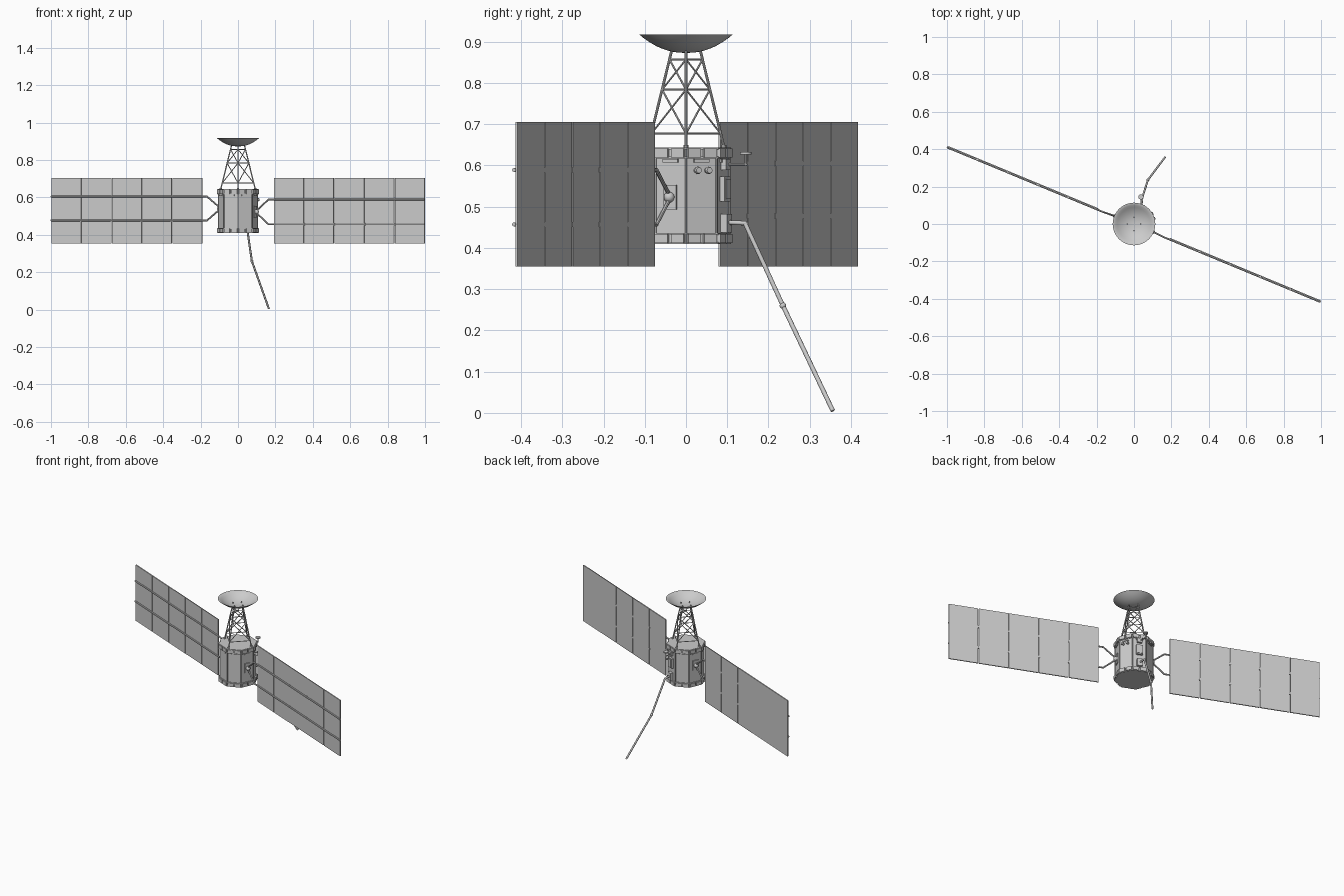
import bpy, bmesh, math
from math import cos, sin, pi, radians
from mathutils import Vector, Matrix

if "Cube" in bpy.data.objects:
    bpy.data.objects.remove(bpy.data.objects["Cube"])

R = 0.105                      # body corner radius
A = R * cos(pi / 8)            # body face distance
WING = radians(-22.5)          # direction of the panel axis


def finish(name, bm, smooth=False):
    bmesh.ops.recalc_face_normals(bm, faces=bm.faces[:])
    me = bpy.data.meshes.new(name)
    bm.to_mesh(me)
    bm.free()
    ob = bpy.data.objects.new(name, me)
    bpy.context.collection.objects.link(ob)
    if smooth:
        bpy.context.view_layer.objects.active = ob
        ob.select_set(True)
        bpy.ops.object.shade_smooth_by_angle(angle=radians(40))
        ob.select_set(False)
    return ob


def at(deg, r, t, z):
    """Point at distance r out along a direction, shifted t sideways."""
    a = radians(deg)
    return Vector((r * cos(a) - t * sin(a), r * sin(a) + t * cos(a), z))


def add_box(bm, deg, r, t, z, size):
    m = Matrix.Translation(at(deg, r, t, z)) @ Matrix.Rotation(radians(deg), 4, 'Z')
    bmesh.ops.create_cube(bm, size=1, matrix=m @ Matrix.Diagonal((*size, 1)))


def add_rod(bm, p, q, r, n=8, r2=None):
    p, q = Vector(p), Vector(q)
    d = q - p
    m = Matrix.Translation((p + q) / 2) @ d.to_track_quat('Z', 'Y').to_matrix().to_4x4()
    bmesh.ops.create_cone(bm, cap_ends=True, segments=n, radius1=r,
                          radius2=r if r2 is None else r2, depth=d.length, matrix=m)


def add_ball(bm, p, r):
    bmesh.ops.create_uvsphere(bm, u_segments=16, v_segments=10, radius=r,
                              matrix=Matrix.Translation(p))


def add_path(bm, pts, r, n=8):
    for p, q in zip(pts, pts[1:]):
        add_rod(bm, p, q, r, n)
    for p in pts[1:-1]:
        add_ball(bm, p, r * 1.05)


def add_prism(bm, z0, z1, r):
    bmesh.ops.create_cone(bm, cap_ends=True, segments=8, radius1=r, radius2=r,
                          depth=z1 - z0, matrix=Matrix.Translation((0, 0, (z0 + z1) / 2))
                          @ Matrix.Rotation(pi / 2, 4, 'Z'))


# Octagonal body with corner strips
bm = bmesh.new()
add_prism(bm, 0.412, 0.642, R)
finish("body", bm)
bm = bmesh.new()
for k in range(8):
    add_rod(bm, at(45 * k, R, 0, 0.435), at(45 * k, R, 0, 0.62), 0.003, 6)
finish("body_corner_strips", bm)

# End rings carrying small blocks
for name, z0, z1 in (("lower_ring", 0.409, 0.436), ("upper_ring", 0.617, 0.644)):
    bm = bmesh.new()
    add_prism(bm, z0, z0 + 0.005, R + 0.004)
    add_prism(bm, z1 - 0.005, z1, R + 0.004)
    for k in range(8):
        for t in (-0.021, 0.021):
            add_box(bm, 22.5 + 45 * k, A + 0.003, t, (z0 + z1) / 2, (0.012, 0.034, 0.022))
    finish(name, bm)

# Flat labels of sheet metal below the upper ring
bm = bmesh.new()
for k in range(8):
    add_box(bm, 22.5 + 45 * k, A + 0.001, 0, 0.611, (0.006, 0.04, 0.008))
finish("trim_plates", bm)

# Lattice tower: four legs, three ring levels, crossed braces
def leg(k, z):
    return at(90 * k, 0.092 - (z - 0.645) * 0.245, 0, z)

bm = bmesh.new()
levels = (0.677, 0.784, 0.857)
for k in range(4):
    add_rod(bm, leg(k, 0.64), leg(k, 0.887), 0.0033)
    add_rod(bm, at(90 * k, 0.092, 0, 0.64), at(90 * k, 0.092, 0, 0.65), 0.006)
    for z in levels:
        add_rod(bm, leg(k, z), leg(k + 1, z), 0.0024, 6)
    for za, zb in zip(levels, levels[1:]):
        add_rod(bm, leg(k, za), leg(k + 1, zb), 0.0024, 6)
        add_rod(bm, leg(k + 1, za), leg(k, zb), 0.0024, 6)
finish("lattice_tower", bm, True)

# Dish: thin bowl turned from a profile
bm = bmesh.new()
n, rim, h = 10, 0.114, 0.045
outer = [(rim * i / n, 0.873 + h * (i / n) ** 2.2) for i in range(n + 1)]
inner = [(r * 0.97, z + 0.004) for r, z in outer[:-1]] + [(rim * 0.97, 0.918)]
pts = [bm.verts.new((r, 0, z)) for r, z in outer + inner[::-1]]
edges = [bm.edges.new(e) for e in zip(pts, pts[1:])]
bmesh.ops.spin(bm, geom=pts + edges, cent=(0, 0, 0), axis=(0, 0, 1),
               angle=2 * pi, steps=48, use_duplicate=False)
bmesh.ops.remove_doubles(bm, verts=bm.verts[:], dist=1e-5)
finish("dish", bm, True)

# Solar wings: five panels, two front rails and a forked yoke on each side
for side, deg, front, rails in (("right", -22.5, -1, (0.589, 0.457)),
                                ("left", 157.5, 1, (0.605, 0.477))):
    bm = bmesh.new()
    for i in range(5):
        add_box(bm, deg, 0.206 + 0.175 * (i + 0.5), -front * 0.002, 0.53,
                (0.171, 0.006, 0.35))
    finish(side + "_solar_panels", bm)

    bm = bmesh.new()
    mid = sum(rails) / 2
    off = front * 0.004
    for z in rails:
        inner_z = mid + (0.008 if z > mid else -0.008)
        add_path(bm, [at(deg, A + 0.012, 0, inner_z), at(deg, 0.178, off, z),
                      at(deg, 1.081, off, z)], 0.0048)
        for i in range(1, 5):          # hinges between panels
            add_box(bm, deg, 0.206 + 0.175 * i, 0, z, (0.012, 0.011, 0.012))
    finish(side + "_wing_frame", bm, True)

    bm = bmesh.new()
    add_box(bm, deg, A + 0.002, 0, mid, (0.008, 0.034, 0.06))
    add_ball(bm, at(deg, A + 0.010, 0, mid), 0.013)
    finish(side + "_wing_hinge", bm, True)

# Long bent boom on the back face
bm = bmesh.new()
add_path(bm, [(0.04, 0.10, 0.462), (0.045, 0.143, 0.46),
              (0.074, 0.235, 0.26), (0.165, 0.356, 0.005)], 0.0055, 10)
add_ball(bm, (0.074, 0.235, 0.26), 0.008)
finish("boom", bm, True)
bm = bmesh.new()
add_box(bm, 67.5, A + 0.008, 0, 0.46, (0.018, 0.03, 0.045))
finish("boom_mount", bm)

# Small mast antenna above the boom
bm = bmesh.new()
add_path(bm, [(0.037, 0.09, 0.602), (0.037, 0.145, 0.602), (0.037, 0.145, 0.628)], 0.0035)
add_rod(bm, (0.037, 0.145, 0.626), (0.037, 0.145, 0.632), 0.014, 20)
finish("small_antenna", bm, True)
bm = bmesh.new()
add_box(bm, 67.5, A + 0.006, 0, 0.602, (0.016, 0.028, 0.026))
finish("small_antenna_mount", bm)

# Equipment box with raised lid
bm = bmesh.new()
add_box(bm, 67.5, A + 0.005, 0, 0.543, (0.014, 0.038, 0.06))
add_box(bm, 67.5, A + 0.011, 0, 0.543, (0.008, 0.028, 0.048))
finish("equipment_box", bm)

# Pair of round sensors
bm = bmesh.new()
for t in (-0.014, 0.014):
    add_rod(bm, at(22.5, A - 0.005, t, 0.588), at(22.5, A + 0.013, t, 0.588), 0.006, 16)
    add_rod(bm, at(22.5, A + 0.013, t, 0.588), at(22.5, A + 0.02, t, 0.588), 0.009, 16, 0.007)
finish("round_sensors", bm, True)
